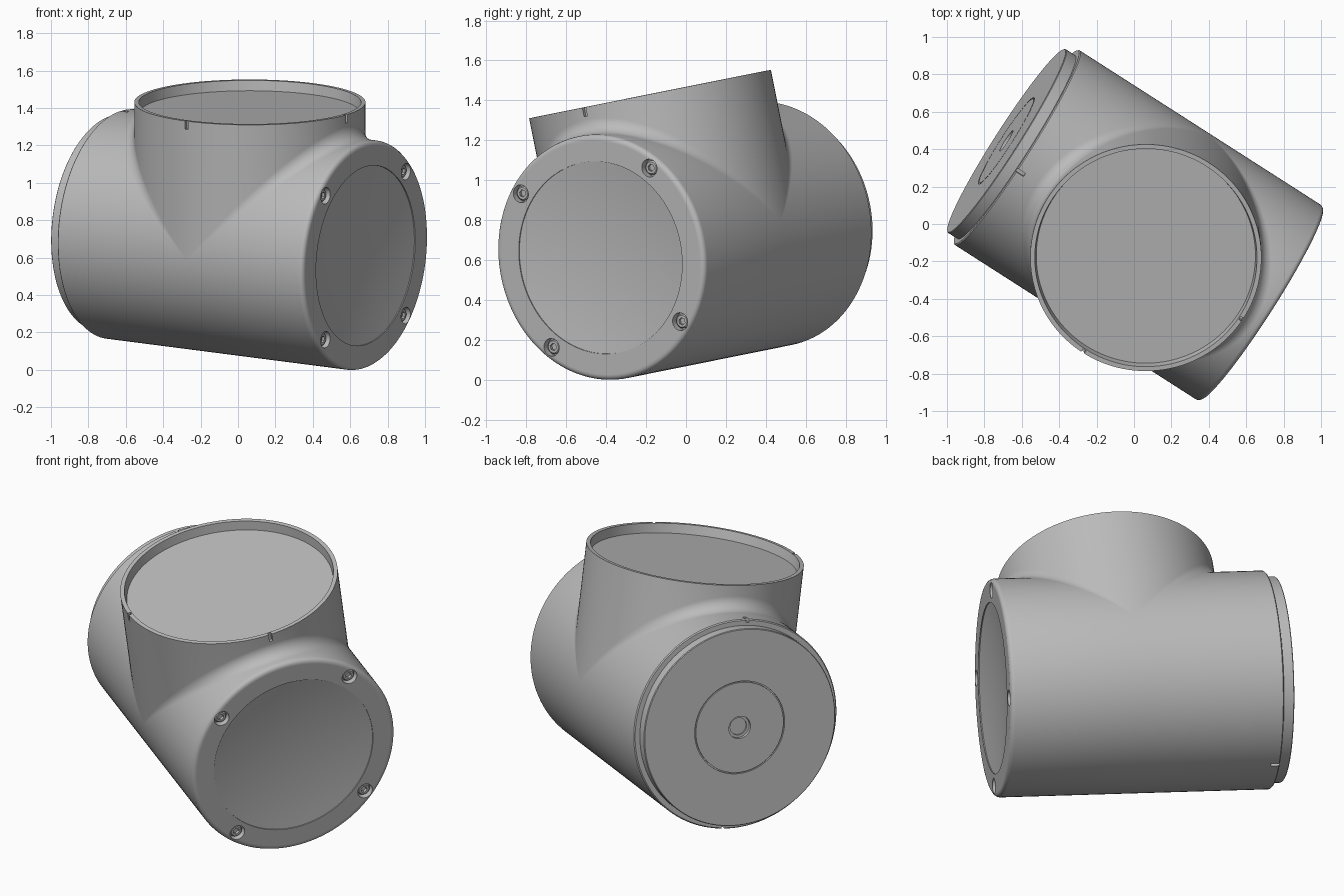
import bpy, bmesh
from math import sin, cos, pi
from mathutils import Vector, Matrix

if "Cube" in bpy.data.objects:
    bpy.data.objects.remove(bpy.data.objects["Cube"])

# Tilted frame: u along the main barrel, w up the branch cup
U = Vector((0.837, -0.536, -0.108)).normalized()
W = Vector((0, -0.196, 0.98))
W = (W - U * W.dot(U)).normalized()
V = W.cross(U)
FRAME = Matrix.Translation((0.063, -0.032, 0.691)) @ Matrix((U, V, W)).transposed().to_4x4()

R, FILLET, SEG = 0.618, 0.075, 128
FRONT, BACK, TOP = 0.715, -0.82, 0.755

grey = bpy.data.materials.new("grey_metal")
grey.use_nodes = True
grey.diffuse_color = (0.5, 0.5, 0.5, 1)
grey.node_tree.nodes["Principled BSDF"].inputs["Base Color"].default_value = (0.5, 0.5, 0.5, 1)


def finish(bm, name):
    bmesh.ops.remove_doubles(bm, verts=bm.verts, dist=1e-5)
    bmesh.ops.dissolve_degenerate(bm, edges=bm.edges, dist=1e-6)
    bmesh.ops.recalc_face_normals(bm, faces=bm.faces)
    bm.transform(FRAME)
    mesh = bpy.data.meshes.new(name)
    bm.to_mesh(mesh)
    bm.free()
    mesh.materials.append(grey)
    obj = bpy.data.objects.new(name, mesh)
    bpy.context.collection.objects.link(obj)
    return obj


def loft(bm, rows):
    """Skin faces between rows of points."""
    rows = [[bm.verts.new(p) for p in row] for row in rows]
    for a, b in zip(rows, rows[1:]):
        for i in range(len(a) - 1):
            bm.faces.new((a[i], a[i + 1], b[i + 1], b[i]))


def ring(h, r, axis, centre=(0, 0, 0), seg=SEG):
    pts = []
    for k in range(seg + 1):
        t = 2 * pi * k / seg
        p = (h, r * sin(t), r * cos(t)) if axis == "u" else (r * cos(t), r * sin(t), h)
        pts.append(Vector(p) + Vector(centre))
    return pts


def lathe(bm, profile, axis="u", centre=(0, 0, 0), seg=SEG):
    loft(bm, [ring(h, r, axis, centre, seg) for h, r in profile])


def cut(obj, cutter):
    mod = obj.modifiers.new("cut", "BOOLEAN")
    mod.object, mod.solver = cutter, "EXACT"
    bpy.context.view_layer.objects.active = obj
    bpy.ops.object.modifier_apply(modifier=mod.name)
    bpy.data.objects.remove(cutter)


def smooth(obj):
    bpy.ops.object.select_all(action="DESELECT")
    obj.select_set(True)
    bpy.context.view_layer.objects.active = obj
    bpy.ops.object.shade_smooth_by_angle(angle=pi / 6)


# Housing: barrel and cup of equal radius, joined by a rolling-ball fillet
bm = bmesh.new()
angles = [-pi / 2 + 2 * pi * k / SEG for k in range(SEG // 2 + 1)]
for side, end in ((-1, BACK), (1, FRONT)):
    rows = []
    for t in angles:
        c, s = cos(t), sin(t)
        ball = Vector((side * c, s, c)) * (R + FILLET)
        down, inward = Vector((0, -s, -c)), Vector((-side * c, -s, 0))
        arc = [ball + down.lerp(inward, i / 14).normalized() * FILLET for i in range(15)]
        rows.append([Vector((end, R * s, R * c))] + arc + [Vector((side * R * c, R * s, TOP))])
    loft(bm, rows)
loft(bm, [[Vector((u, R * sin(t), -R * cos(t))) for t in angles] for u in (BACK, 0, FRONT)])

# Front face: rounded lip, flat ring and shallow dish
lip = 0.025
front = [(FRONT + lip * sin(i * pi / 8), R - lip + lip * cos(i * pi / 8)) for i in range(5)]
face = FRONT + lip
front += [(face, 0.588), (face, 0.49), (face, 0.485)]
front += [(face - 0.006 - 0.035 * (1 - (1 - k / 10) ** 2), 0.485 * (1 - k / 10)) for k in range(11)]
lathe(bm, front)

# Back face: stepped flange, ring groove and centre hole
lathe(bm, [(BACK, R), (-0.826, 0.612), (-0.826, 0.583), (-0.886, 0.583), (-0.89, 0.579),
           (-0.89, 0.274), (-0.88, 0.274), (-0.88, 0.267), (-0.89, 0.267),
           (-0.89, 0.066), (-0.87, 0.066), (-0.87, 0.05), (-0.86, 0.05), (-0.86, 0)])

# Cup: thin rim and recessed floor
lathe(bm, [(TOP, R), (TOP, 0.594), (TOP - 0.055, 0.586), (TOP - 0.055, 0)], "w")
housing = finish(bm, "housing")

# Alignment notches in the cup rim and the barrel's back edge
bm = bmesh.new()
for centre, size in (((R, 0, TOP), (0.036, 0.02, 0.09)), ((0, -R, TOP), (0.02, 0.036, 0.09)),
                     ((BACK, 0, R), (0.09, 0.02, 0.036)), ((BACK, 0, -R), (0.09, 0.02, 0.036))):
    bmesh.ops.create_cube(bm, matrix=Matrix.Translation(centre) @ Matrix.Diagonal((*size, 1)))
cut(housing, finish(bm, "notch_cutter"))

# Four counterbored screws on the front ring
spots = [(0, 0.555 * cos(a), 0.555 * sin(a)) for a in (pi / 4 + k * pi / 2 for k in range(4))]
bm = bmesh.new()
for spot in spots:
    lathe(bm, [(0.7, 0), (0.7, 0.045), (0.8, 0.045), (0.8, 0)], "u", spot, 32)
cut(housing, finish(bm, "screw_hole_cutter"))
smooth(housing)

for number, spot in enumerate(spots, 1):
    bm = bmesh.new()
    lathe(bm, [(0.69, 0), (0.69, 0.036), (0.718, 0.036), (0.724, 0.03), (0.724, 0)], "u", spot, 32)
    screw = finish(bm, f"screw_{number}")
    bm = bmesh.new()
    lathe(bm, [(0.708, 0), (0.708, 0.019), (0.74, 0.019), (0.74, 0)], "u", spot, 6)
    cut(screw, finish(bm, "socket_cutter"))
    smooth(screw)
